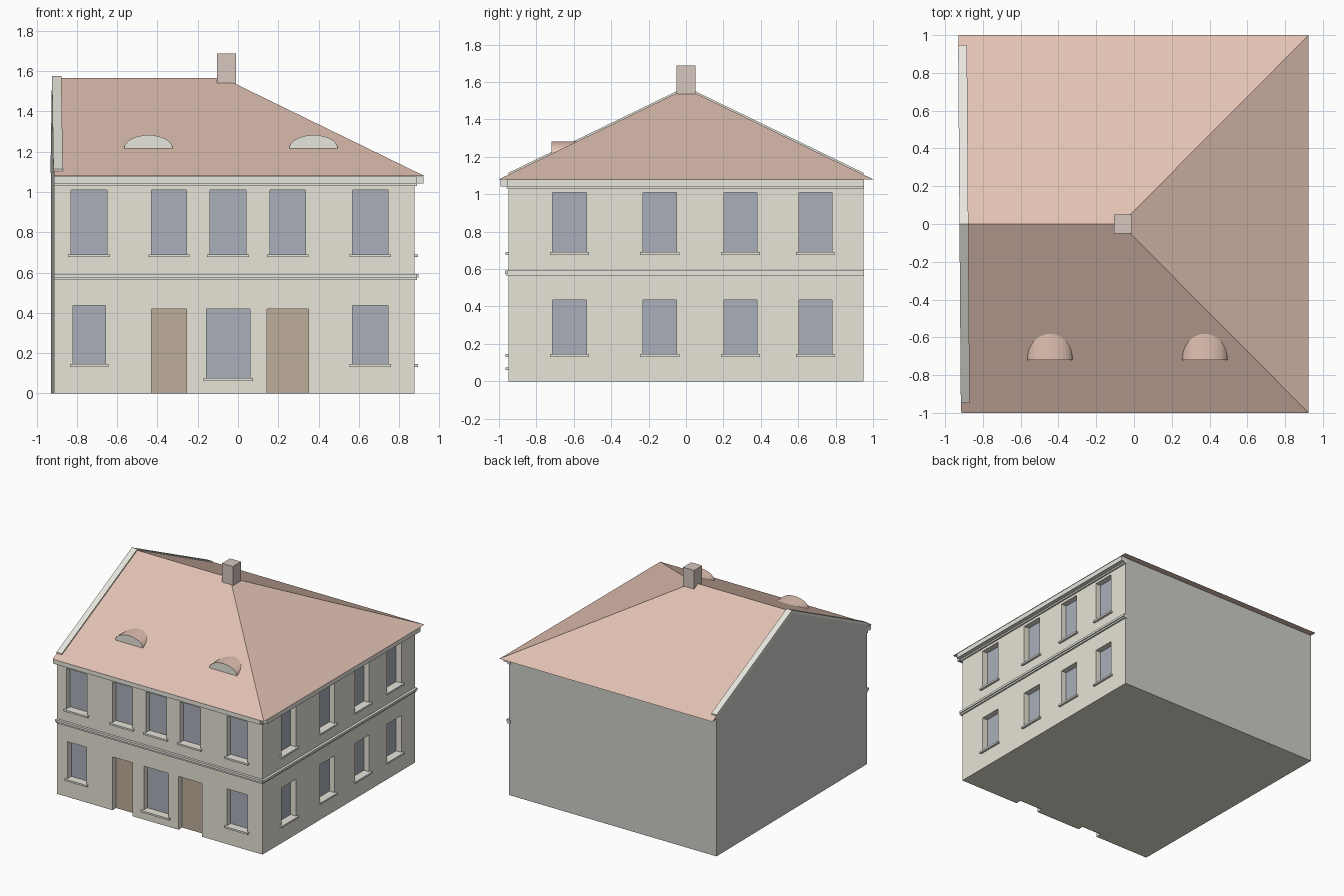
import bpy, bmesh, math
from mathutils import Vector

if "Cube" in bpy.data.objects:
    bpy.data.objects.remove(bpy.data.objects["Cube"])


def material(name, rgb):
    m = bpy.data.materials.new(name)
    m.diffuse_color = (*rgb, 1)
    m.use_nodes = True
    m.node_tree.nodes["Principled BSDF"].inputs["Base Color"].default_value = m.diffuse_color
    return m


CREAM = material("cream_plaster", (0.80, 0.77, 0.68))
GREY = material("grey_plaster", (0.62, 0.62, 0.59))
TRIM = material("trim", (0.80, 0.79, 0.73))
TILE = material("roof_tile", (0.76, 0.54, 0.45))
GLASS = material("window_glass", (0.40, 0.43, 0.49))
WOOD = material("door_wood", (0.51, 0.42, 0.32))
BRICK = material("chimney_brick", (0.67, 0.57, 0.52))


def finish(name, bm, *mats):
    bmesh.ops.recalc_face_normals(bm, faces=bm.faces)
    me = bpy.data.meshes.new(name)
    bm.to_mesh(me)
    bm.free()
    ob = bpy.data.objects.new(name, me)
    bpy.context.collection.objects.link(ob)
    for m in mats:
        me.materials.append(m)
    return ob


def boxes(name, spans, *mats):
    """One object from a list of (x0, x1, y0, y1, z0, z1) boxes."""
    bm = bmesh.new()
    for x0, x1, y0, y1, z0, z1 in spans:
        for v in bmesh.ops.create_cube(bm, size=1)["verts"]:
            v.co = ((x0 + x1) / 2 + v.co.x * (x1 - x0),
                    (y0 + y1) / 2 + v.co.y * (y1 - y0),
                    (z0 + z1) / 2 + v.co.z * (z1 - z0))
    return finish(name, bm, *mats)


def prism(name, bottom, top, *mats):
    """Solid between two matching point loops."""
    bm = bmesh.new()
    a = [bm.verts.new(p) for p in bottom]
    b = [bm.verts.new(p) for p in top]
    bm.faces.new(a)
    bm.faces.new(b)
    for i in range(len(a)):
        j = (i + 1) % len(a)
        bm.faces.new((a[i], a[j], b[j], b[i]))
    return finish(name, bm, *mats)


XR, YF, EAVE, RIDGE, REC = 0.877, 0.948, 1.08, 1.565, 0.05


def left(y):  # the party wall is slightly skewed
    return -0.922 - 0.0075 * y


def on_wall(side, a0, a1, out0, out1, z0, z1):
    """Box on the front or right wall; out is measured outward from the wall."""
    if side == "front":
        return (a0, a1, -YF - out1, -YF - out0, z0, z1)
    return (XR + out0, XR + out1, a0, a1, z0, z1)


# Openings
UP, LOW = (0.69, 1.01), (0.145, 0.435)
windows = [("front", a, b, *UP) for a, b in
           ((-0.83, -0.65), (-0.43, -0.255), (-0.138, 0.04), (0.158, 0.335), (0.568, 0.745))]
windows += [("front", -0.82, -0.658, *LOW), ("front", -0.157, 0.06, 0.075, 0.42),
            ("front", 0.568, 0.745, *LOW)]
windows += [("right", a, b, *z) for z in (UP, LOW) for a, b in
            ((-0.713, -0.533), (-0.23, -0.05), (0.203, 0.38), (0.603, 0.78))]
doors = [("front", -0.43, -0.255, 0, 0.42), ("front", 0.145, 0.35, 0, 0.42)]

# Wall block with the openings cut in
loop = [(left(-YF), -YF), (XR, -YF), (XR, YF), (left(YF), YF)]
walls = prism("walls", [(x, y, 0) for x, y in loop], [(x, y, EAVE) for x, y in loop], CREAM, GREY)
cut = [on_wall(s, a, b, -REC, 0.1, z0 if z0 > 0 else -0.1, z1) for s, a, b, z0, z1 in windows + doors]
cutter = boxes("opening_cutter", cut, CREAM)
cutter.hide_render = True
mod = walls.modifiers.new("openings", "BOOLEAN")
mod.object, mod.operation, mod.solver = cutter, "DIFFERENCE", "EXACT"
bpy.context.view_layer.objects.active = walls
bpy.ops.object.modifier_apply(modifier=mod.name)
bpy.data.objects.remove(cutter)
for p in walls.data.polygons:  # bare back and party walls
    c = p.center
    p.material_index = int(c.y > YF - 0.01 or c.x < -0.91)

# Panes, doors and sills
boxes("window_panes", [on_wall(s, a, b, -REC - 0.01, -REC + 0.004, z0, z1)
                       for s, a, b, z0, z1 in windows], GLASS)
boxes("door_leaves", [on_wall(s, a, b, -REC - 0.01, -REC + 0.004, z0, z1)
                      for s, a, b, z0, z1 in doors], WOOD)
boxes("window_sills", [on_wall(s, a - 0.015, b + 0.015, -0.01, 0.018, z0 - 0.014, z0)
                       for s, a, b, z0, z1 in windows], TRIM)

# String course and stepped cornice
FX, RY = (left(-YF), XR + 0.01), (-YF - 0.01, YF + 0.004)
for name, steps in (("string_course", ((0.012, 0.562, 0.575), (0.02, 0.575, 0.592))),
                    ("cornice", ((0.012, 1.03, 1.042), (0.045, 1.042, 1.078)))):
    boxes(name, [on_wall(s, *r, -0.01, d, z0, z1) for s, r in (("front", FX), ("right", RY))
                 for d, z0, z1 in steps], TRIM)

# Roof: gable on the left, hip on the right
HIP = -0.07
bm = bmesh.new()
fl, fr, br, bl, g, h = [bm.verts.new(p) for p in (
    (left(-1), -1, EAVE), (0.925, -1, EAVE), (0.925, 1, EAVE), (left(1), 1, EAVE),
    (left(0), 0, RIDGE), (HIP, 0, RIDGE))]
for f in ((fl, fr, h, g), (fr, br, h), (br, bl, g, h), (fl, fr, br, bl)):
    bm.faces.new(f)
bm.faces.new((bl, fl, g)).material_index = 1
finish("roof", bm, TILE, GREY)


# Verge strip along the gable
def roof_z(y):
    return RIDGE - abs(y) * (RIDGE - EAVE)


ys = (-YF, 0, YF)
section = [(y, roof_z(y) + 0.01) for y in ys] + [(y, roof_z(y) - 0.012) for y in reversed(ys)]
prism("verge_strip", [(left(y) - 0.002, y, z) for y, z in section],
      [(left(y) + 0.045, y, z) for y, z in section], TRIM)

# Eyebrow dormers
N = 16
for i, cx in enumerate((-0.445, 0.375)):
    arc = [(cx + 0.12 * math.cos(math.pi * k / N), 1.217 + 0.066 * math.sin(math.pi * k / N))
           for k in range(N + 1)]
    d = prism(f"dormer_{i + 1}", [(x, -0.72, z) for x, z in arc],
              [(x, -0.565, z) for x, z in arc], TILE, TRIM)
    for p in d.data.polygons:
        if p.normal.y < -0.9:
            p.material_index = 1

# Chimney
boxes("chimney", [(-0.105, -0.01, -0.05, 0.05, 1.53, 1.688)], BRICK)
